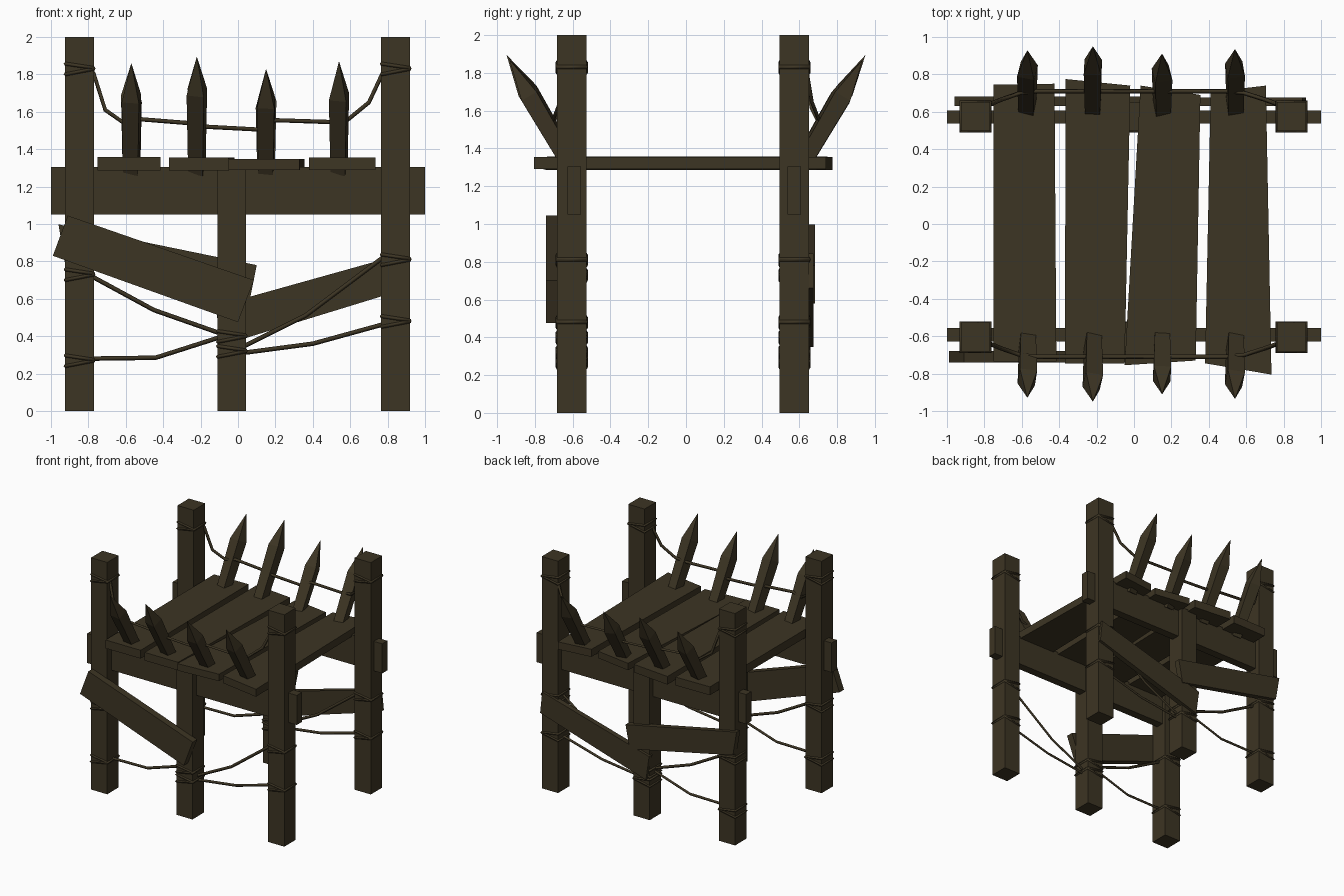
import bpy, bmesh, math, random
from mathutils import Vector

if "Cube" in bpy.data.objects:
    bpy.data.objects.remove(bpy.data.objects["Cube"])

random.seed(4)
wood = bpy.data.materials.new("dark brown wood")
wood.diffuse_color = (0.046, 0.035, 0.017, 1)
wood.use_nodes = True
wood.node_tree.nodes["Principled BSDF"].inputs["Base Color"].default_value = wood.diffuse_color


def add_mesh(name, bm):
    bmesh.ops.recalc_face_normals(bm, faces=bm.faces)
    me = bpy.data.meshes.new(name)
    bm.to_mesh(me)
    bm.free()
    me.materials.append(wood)
    ob = bpy.data.objects.new(name, me)
    bpy.context.collection.objects.link(ob)
    return ob


def prism(name, outline, lo, hi, axis):
    """Extrude a 2D outline along y (outline in x,z) or z (outline in x,y)."""
    bm = bmesh.new()
    place = (lambda p, t: (p[0], t, p[1])) if axis == 'y' else (lambda p, t: (p[0], p[1], t))
    a = [bm.verts.new(place(p, lo)) for p in outline]
    b = [bm.verts.new(place(p, hi)) for p in outline]
    bm.faces.new(a)
    bm.faces.new(b)
    n = len(a)
    for i in range(n):
        bm.faces.new((a[i], a[(i + 1) % n], b[(i + 1) % n], b[i]))
    return add_mesh(name, bm)


def box(name, x0, x1, y0, y1, z0, z1):
    return prism(name, [(x0, y0), (x1, y0), (x1, y1), (x0, y1)], z0, z1, 'z')


def rope(name, pts, r=0.012, closed=False):
    cu = bpy.data.curves.new(name, 'CURVE')
    cu.dimensions = '3D'
    cu.bevel_depth = r
    cu.bevel_resolution = 0
    cu.use_fill_caps = True
    sp = cu.splines.new('POLY')
    sp.points.add(len(pts) - 1)
    for p, q in zip(sp.points, pts):
        p.co = (*q, 1)
    sp.use_cyclic_u = closed
    cu.materials.append(wood)
    ob = bpy.data.objects.new(name, cu)
    bpy.context.collection.objects.link(ob)


def wrap(name, x, y, z):
    """Two slightly tilted rope turns round a post."""
    h = 0.078
    for dz, t in ((-0.015, 0.015), (0.015, -0.012)):
        ring = [(x + sx * h, y + sy * h, z + dz + sx * t)
                for sx, sy in ((-1, -1), (1, -1), (1, 1), (-1, 1))]
        rope(name, ring, 0.01, True)


def spike(name, x, side, tip_z):
    """Square stake with a pyramid point, leaning outward."""
    base = Vector((x, side * 0.59, 1.28))
    tip = Vector((x, side * (0.935 + (tip_z - 1.87) * 0.6), tip_z))
    d = (tip - base).normalized()
    u = Vector((1, 0, 0))
    v = d.cross(u)
    yaw = random.uniform(-0.25, 0.25)
    shoulder = tip - d * 0.22
    bm = bmesh.new()
    rings = []
    for c, r in ((base, 0.056), (shoulder, 0.066)):
        ring = []
        for k in range(4):
            a = yaw + math.pi / 4 + k * math.pi / 2
            ring.append(bm.verts.new(c + r * (u * math.cos(a) + v * math.sin(a))))
        rings.append(ring)
    top = bm.verts.new(tip)
    bm.faces.new(rings[0])
    for k in range(4):
        j = (k + 1) % 4
        bm.faces.new((rings[0][k], rings[0][j], rings[1][j], rings[1][k]))
        bm.faces.new((rings[1][k], rings[1][j], top))
    add_mesh(name, bm)


# rope runs in x,z shared by front and back
upper = [(-0.80, 0.62, 1.85), (-0.77, 0.64, 1.80), (-0.71, 0.665, 1.61), (-0.61, 0.70, 1.54),
         (-0.52, 0.71, 1.56), (-0.27, 0.71, 1.54), (-0.17, 0.71, 1.52), (0.11, 0.71, 1.505),
         (0.20, 0.71, 1.555), (0.50, 0.71, 1.545), (0.59, 0.70, 1.56), (0.70, 0.665, 1.65),
         (0.77, 0.64, 1.80), (0.80, 0.62, 1.85)]
lower = [[(-0.80, 0.73), (-0.45, 0.54), (-0.08, 0.41)],
         [(-0.80, 0.28), (-0.44, 0.285), (-0.08, 0.40)],
         [(0.02, 0.34), (0.36, 0.51), (0.80, 0.84)],
         [(0.02, 0.31), (0.40, 0.36), (0.80, 0.47)]]

for label, side, py, by in (("front", -1, -0.605, -0.592), ("back", 1, 0.574, 0.573)):
    # posts and cross beam
    for nm, x0, x1, top in (("left", -0.925, -0.77, 2.0), ("middle", -0.11, 0.043, 1.30),
                            ("right", 0.765, 0.92, 2.0)):
        box(f"{label}_{nm}_post", x0, x1, py - 0.078, py + 0.078, 0, top)
    box(f"{label}_beam", -1, 1, by - 0.035, by + 0.035, 1.05, 1.305)
    # spikes
    for x, tz in ((-0.57, 1.86), (-0.22, 1.895), (0.15, 1.83), (0.54, 1.87)):
        spike(f"{label}_spike", x, side, tz)
    # ropes and wraps
    rope(f"{label}_upper_rope", [(x, side * y, z) for x, y, z in upper])
    for run in lower:
        rope(f"{label}_lower_rope", [(x, py, z) for x, z in run])
    for x, z in ((-0.847, 1.83), (-0.847, 0.73), (-0.847, 0.27), (-0.033, 0.40),
                 (-0.033, 0.32), (0.843, 1.83), (0.843, 0.81), (0.843, 0.48)):
        wrap(f"{label}_rope_wrap", x, py, z)

# platform planks
planks = [([(-0.75, -0.735), (-0.415, -0.735), (-0.425, 0.75), (-0.75, 0.745)], 1.285, 1.357),
          ([(-0.37, -0.745), (-0.05, -0.745), (-0.02, 0.74), (-0.365, 0.775)], 1.285, 1.355),
          ([(-0.05, -0.755), (0.33, -0.73), (0.355, 0.69), (0.035, 0.74)], 1.288, 1.348),
          ([(0.38, -0.745), (0.735, -0.805), (0.705, 0.74), (0.41, 0.705)], 1.29, 1.355)]
for pts, z0, z1 in planks:
    prism("floor_plank", pts, z0, z1, 'z')

# slanted brace boards
prism("front_left_brace", [(-0.99, 0.83), (0.0, 0.475), (0.085, 0.70), (-0.91, 1.045)],
      -0.74, -0.678, 'y')
prism("back_left_brace", [(-0.925, 0.79), (0.06, 0.58), (0.10, 0.78), (-0.96, 0.998)],
      0.632, 0.682, 'y')
prism("back_right_brace", [(-0.09, 0.35), (0.92, 0.66), (0.90, 0.845), (-0.12, 0.56)],
      0.63, 0.675, 'y')
